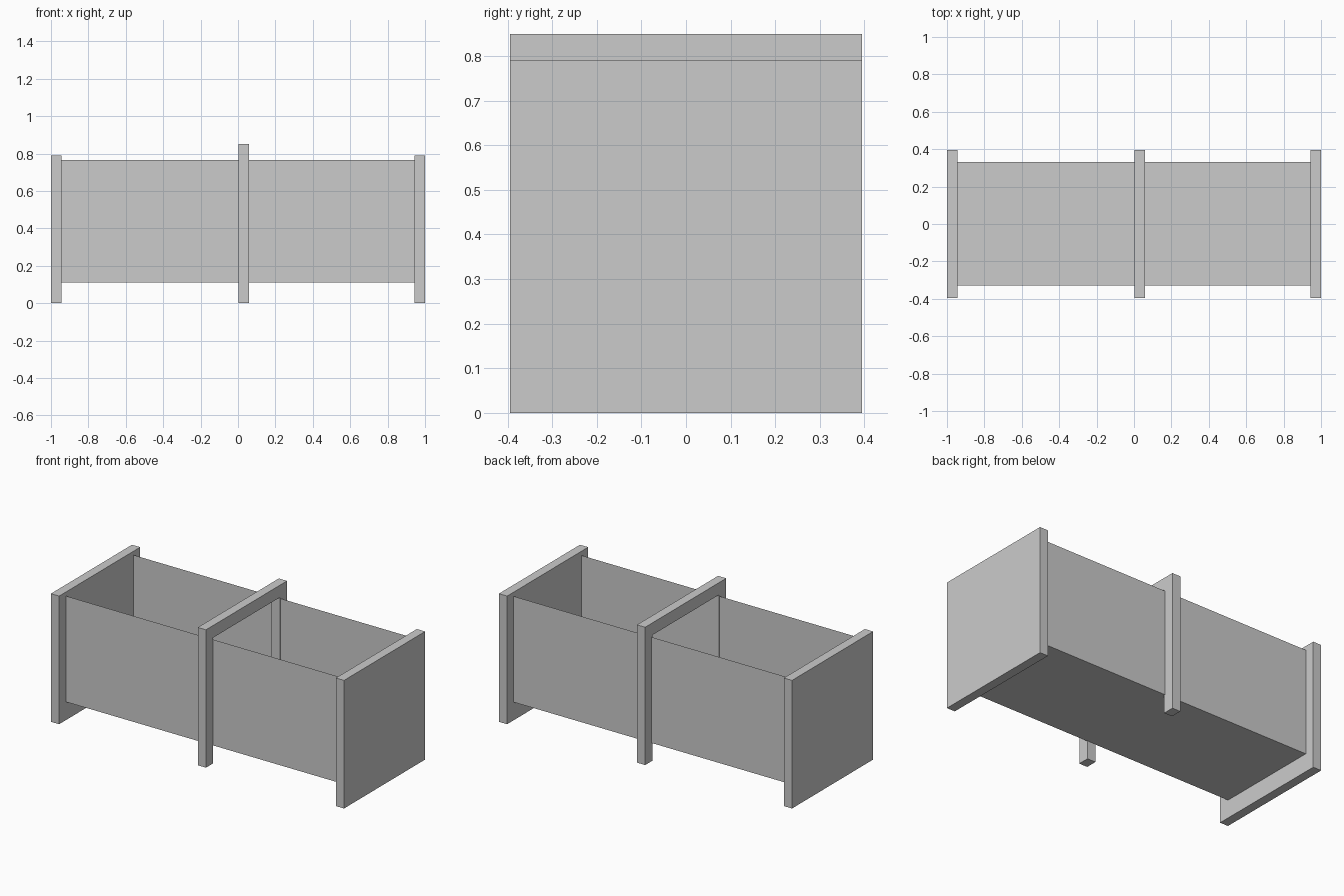
import bpy

if "Cube" in bpy.data.objects:
    bpy.data.objects.remove(bpy.data.objects["Cube"])


def mesh_object(name, verts, faces):
    mesh = bpy.data.meshes.new(name)
    mesh.from_pydata(verts, [], faces)
    mesh.update()
    obj = bpy.data.objects.new(name, mesh)
    bpy.context.collection.objects.link(obj)
    return obj


def prism_x(name, profile, x0, x1):
    """Extrude a (y, z) outline, listed counter-clockwise, from x0 to x1."""
    n = len(profile)
    verts = [(x, y, z) for x in (x0, x1) for y, z in profile]
    faces = [tuple(reversed(range(n))), tuple(range(n, 2 * n))]
    faces += [(i, (i + 1) % n, n + (i + 1) % n, n + i) for i in range(n)]
    return mesh_object(name, verts, faces)


HALF_Y = 0.395

# Solid end panels
panel = [(-HALF_Y, 0), (HALF_Y, 0), (HALF_Y, 0.79), (-HALF_Y, 0.79)]
prism_x("left_end_panel", panel, -1.0, -0.944)
prism_x("right_end_panel", panel, 0.944, 1.0)

# Middle frame: two posts joined by a top bar, open underneath
IN_Y, IN_Z, TOP = 0.325, 0.775, 0.85
frame = [(-HALF_Y, 0), (-IN_Y, 0), (-IN_Y, IN_Z), (IN_Y, IN_Z),
         (IN_Y, 0), (HALF_Y, 0), (HALF_Y, TOP), (-HALF_Y, TOP)]
prism_x("middle_frame", frame, 0.002, 0.058)

# Thin sheet trough: front wall, floor and back wall
section = [(-0.328, 0.765), (-0.328, 0.112), (0.332, 0.112), (0.332, 0.765)]
trough = [(x, y, z) for x in (-0.944, 0.944) for y, z in section]
mesh_object("trough", trough, [(i, i + 1, i + 5, i + 4) for i in range(3)])
